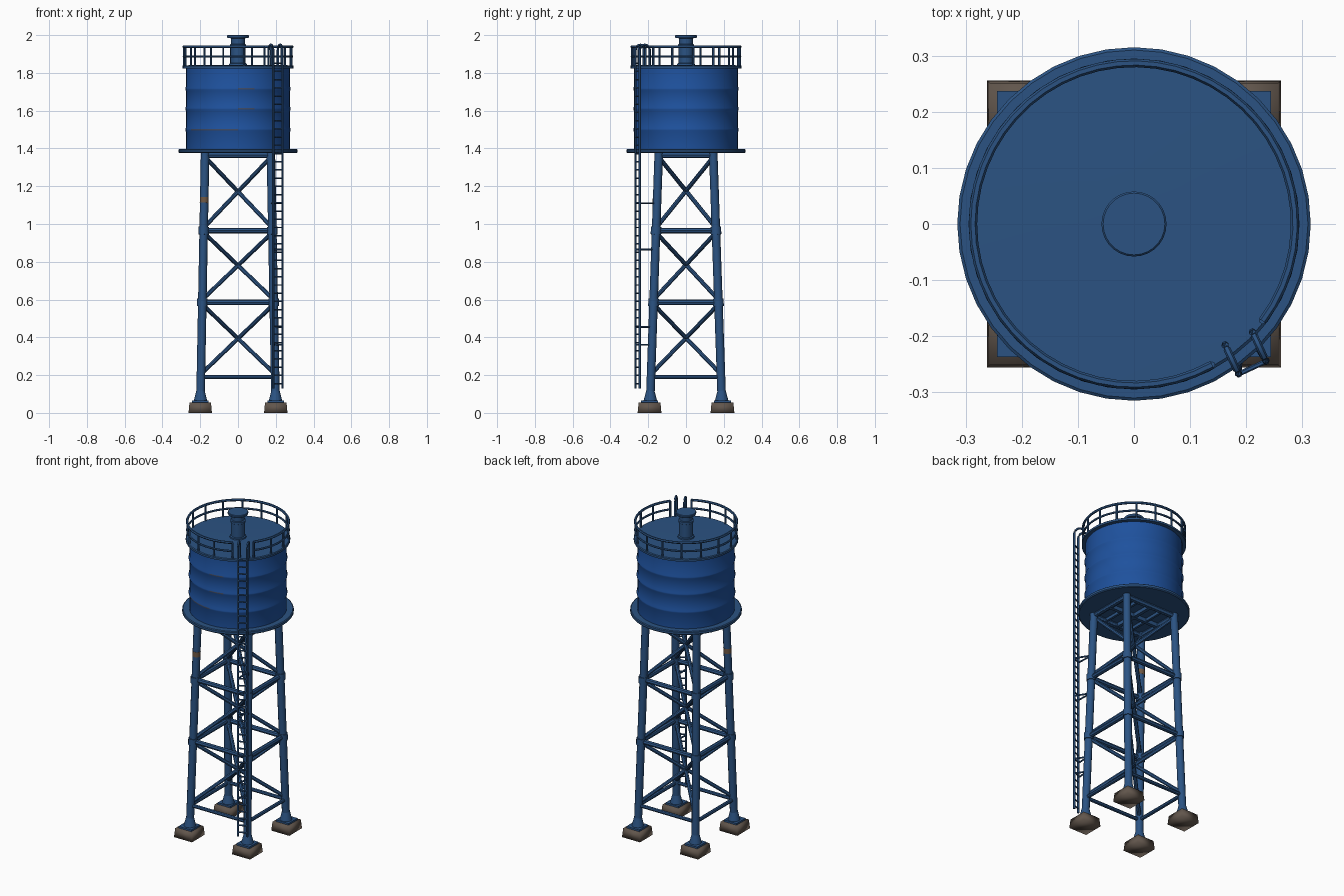
import bpy, bmesh, math
from mathutils import Vector, Matrix

if "Cube" in bpy.data.objects:
    bpy.data.objects.remove(bpy.data.objects["Cube"])


def material(name, rgb):
    m = bpy.data.materials.new(name)
    m.use_nodes = True
    col = (*rgb, 1)
    m.diffuse_color = col
    bsdf = m.node_tree.nodes["Principled BSDF"]
    bsdf.inputs["Base Color"].default_value = col
    bsdf.inputs["Roughness"].default_value = 0.7
    return m


TANK = material("tank blue", (0.013, 0.083, 0.34))
STEEL = material("steel blue", (0.024, 0.086, 0.225))
CONCRETE = material("brown concrete", (0.12, 0.092, 0.072))
RUST = material("rust", (0.16, 0.1, 0.06))
WORN = material("worn blue", (0.05, 0.07, 0.13))


def finish(name, bm, *mats, angle=35):
    bmesh.ops.recalc_face_normals(bm, faces=bm.faces)
    me = bpy.data.meshes.new(name)
    bm.to_mesh(me)
    bm.free()
    ob = bpy.data.objects.new(name, me)
    bpy.context.collection.objects.link(ob)
    for m in mats:
        me.materials.append(m)
    bpy.ops.object.select_all(action="DESELECT")
    ob.select_set(True)
    bpy.context.view_layer.objects.active = ob
    bpy.ops.object.shade_smooth_by_angle(angle=math.radians(angle))
    return ob


# Ladder directions: along the rungs and away from the tank
ALONG = Vector((0.9, 0.42, 0)).normalized()
OUT = Vector((0.42, -0.9, 0)).normalized()


def tube(bm, pts, r, n=8):
    """Sweep a round section along a path and cap both ends."""
    pts = [Vector(p) for p in pts]
    rings = []
    for i, p in enumerate(pts):
        t = (pts[min(i + 1, len(pts) - 1)] - pts[max(i - 1, 0)]).normalized()
        ref = Vector((0, 0, 1)) if abs(t.z) < 0.9 or len(pts) > 2 else Vector((1, 0, 0))
        if len(pts) > 2 and abs(t.z) > 0.9:
            ref = OUT if t.z < 0 else -OUT
        u = t.cross(ref).normalized()
        v = u.cross(t)
        rings.append([bm.verts.new(p + r * (math.cos(a) * u + math.sin(a) * v))
                      for a in (math.tau * k / n for k in range(n))])
    for a, b in zip(rings, rings[1:]):
        for k in range(n):
            bm.faces.new((a[k], a[k - 1], b[k - 1], b[k]))
    bm.faces.new(rings[0])
    bm.faces.new(rings[-1])


def lathe(bm, profile, n=40):
    """Spin a radius/height profile about z and cap both ends."""
    rings = [[bm.verts.new((r * math.cos(math.tau * k / n), r * math.sin(math.tau * k / n), z))
              for k in range(n)] for r, z in profile]
    for a, b in zip(rings, rings[1:]):
        for k in range(n):
            bm.faces.new((a[k - 1], a[k], b[k], b[k - 1]))
    bm.faces.new(rings[0])
    bm.faces.new(rings[-1])


def box(bm, c, size):
    return bmesh.ops.create_cube(bm, size=1, matrix=Matrix.Translation(c) @ Matrix.Diagonal((*size, 1)))["verts"]


def polar(r, deg, z):
    a = math.radians(deg)
    return Vector((r * math.cos(a), r * math.sin(a), z))


def leg_at(sx, sy, z):
    t = z / 1.38
    return Vector((sx * (0.2 - 0.026 * t), sy * (0.192 - 0.048 * t), z))


CORNERS = [(-1, -1), (1, -1), (1, 1), (-1, 1)]
LEVELS = [0.19, 0.585, 0.965, 1.365]

# Feet and base plates
feet, plates = bmesh.new(), bmesh.new()
for sx, sy in CORNERS:
    verts = box(feet, (sx * 0.2, sy * 0.193, 0.027), (0.124, 0.126, 0.054))
    for v in verts:
        if v.co.z > 0.04:
            v.co.x -= math.copysign(0.005, v.co.x - sx * 0.2)
            v.co.y -= math.copysign(0.005, v.co.y - sy * 0.193)
    box(plates, (sx * 0.2, sy * 0.193, 0.059), (0.088, 0.088, 0.012))
finish("concrete_feet", feet, CONCRETE, angle=120)
finish("base_plates", plates, STEEL)

# Legs with flared bases and joint collars
for sx, sy in CORNERS:
    bm = bmesh.new()
    tube(bm, [leg_at(sx, sy, 0.06), leg_at(sx, sy, 1.385)], 0.0225, 12)
    bmesh.ops.create_cone(bm, cap_ends=True, segments=12, radius1=0.036, radius2=0.022, depth=0.055,
                          matrix=Matrix.Translation(leg_at(sx, sy, 0.09)))
    for z in LEVELS[1:3]:
        tube(bm, [leg_at(sx, sy, z - 0.02), leg_at(sx, sy, z + 0.02)], 0.028, 12)
    side = ("back" if sy > 0 else "front") + ("_left" if sx > 0 else "_right")
    finish(side + "_leg", bm, STEEL)

bm = bmesh.new()
tube(bm, [leg_at(-1, -1, 1.112), leg_at(-1, -1, 1.143)], 0.0235, 12)
finish("rusty_leg_patch", bm, RUST)

# Horizontal ties around the four faces
bm = bmesh.new()
for i, c in enumerate(CORNERS):
    for z in LEVELS:
        tube(bm, [leg_at(*c, z), leg_at(*CORNERS[(i + 1) % 4], z)], 0.011 if z == LEVELS[0] else 0.0145)
finish("horizontal_ties", bm, STEEL)

# Braces running through the middle from each leg to the opposite one
bm = bmesh.new()
for lo, hi in zip(LEVELS, LEVELS[1:]):
    for sx, sy in CORNERS:
        tube(bm, [leg_at(sx, sy, lo + 0.015), leg_at(-sx, -sy, hi - 0.01)], 0.0115)
finish("cross_braces", bm, STEEL)

# Platform and the beams beneath it
bm = bmesh.new()
lathe(bm, [(0.31, 1.375), (0.315, 1.38), (0.315, 1.393), (0.31, 1.397)])
finish("platform", bm, STEEL)
bm = bmesh.new()
for k in (-1, 0, 1):
    box(bm, (0, k * 0.145, 1.364), (0.36, 0.02, 0.026))
    box(bm, (k * 0.174, 0, 1.365), (0.02, 0.31, 0.024))
for k in (-0.5, 0.5):
    box(bm, (k * 0.174, 0, 1.367), (0.014, 0.29, 0.02))
finish("platform_beams", bm, STEEL)

# Tank wall with raised seams, worn along some stretches
bm = bmesh.new()
SEAMS = (1.5, 1.61, 1.715)
profile = [(0.275, 1.39)]
for z in SEAMS:
    profile += [(0.275, z - 0.013), (0.279, z - 0.004), (0.279, z + 0.004), (0.275, z + 0.013)]
lathe(bm, profile + [(0.275, 1.83)])
tank = finish("tank", bm, TANK, WORN)
for f in tank.data.polygons:
    a = math.degrees(math.atan2(f.center.y, f.center.x))
    if any(abs(f.center.z - z) < 0.002 for z in SEAMS):
        high = f.center.z > 1.55
        if (high and -90 < a < -68) or (not high and -150 < a < -90):
            f.material_index = 1

# Roof with overhanging rim
bm = bmesh.new()
lathe(bm, [(0.275, 1.822), (0.295, 1.824), (0.295, 1.836), (0.29, 1.84), (0.1, 1.843)])
finish("roof", bm, STEEL)

# Roof vent with collar and cap
bm = bmesh.new()
lathe(bm, [(0.048, 1.838), (0.046, 1.85), (0.039, 1.853), (0.039, 1.935), (0.043, 1.938), (0.043, 1.95),
           (0.036, 1.953), (0.036, 1.983), (0.056, 1.985), (0.058, 1.988), (0.058, 1.997), (0.055, 2.0)], 28)
finish("roof_vent", bm, STEEL)

# Guard rail, open where the ladder arrives
bm = bmesh.new()
START, SWEEP, POSTS = -37, 336, 15
for z, r in ((1.938, 0.0075), (1.886, 0.006)):
    tube(bm, [polar(0.287, START + SWEEP * k / 48, z) for k in range(49)], r, 6)
for k in range(POSTS + 1):
    a = START + SWEEP * k / POSTS
    tube(bm, [polar(0.287, a, 1.835), polar(0.287, a, 1.938)], 0.006, 6)
finish("guard_rail", bm, STEEL)

# Ladder: hooked side rails, rungs and stand-off brackets
base = Vector((0.211, -0.256, 0))
bm = bmesh.new()
for s in (-1, 1):
    foot = base + ALONG * s * 0.027
    path = [foot + Vector((0, 0, 0.13)), foot + Vector((0, 0, 1.0))]
    for k in range(9):
        a = math.pi * k / 8
        path.append(foot - OUT * 0.029 * (1 - math.cos(a)) + Vector((0, 0, 1.92 + 0.029 * math.sin(a))))
    path.append(foot - OUT * 0.058 + Vector((0, 0, 1.838)))
    tube(bm, path, 0.0065, 6)
for k in range(40):
    p = base + Vector((0, 0, 0.155 + 0.0435 * k))
    tube(bm, [p - ALONG * 0.027, p + ALONG * 0.027], 0.0045, 6)
for z in (0.36, 0.455, 0.865, 1.11):
    for s in (-1, 1):
        tube(bm, [base + ALONG * s * 0.027 + Vector((0, 0, z)), leg_at(1, -1, z)], 0.005, 6)
finish("ladder", bm, STEEL)
